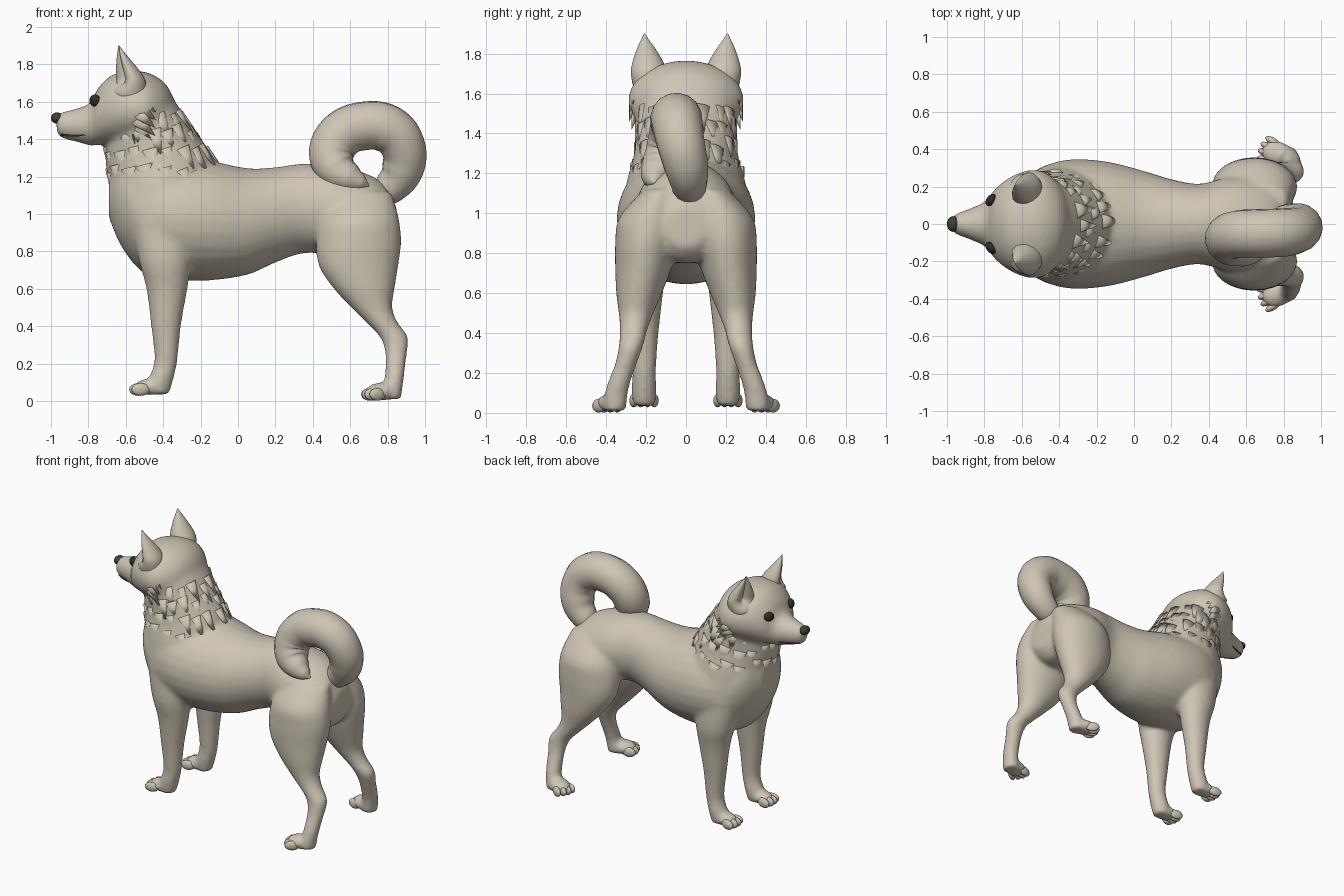
import bpy, bmesh, math, random
from mathutils import Vector, Matrix

cube = bpy.data.objects.get("Cube")
if cube:
    bpy.data.objects.remove(cube)
random.seed(4)


def material(name, rgb):
    m = bpy.data.materials.new(name)
    m.use_nodes = True
    m.diffuse_color = (*rgb, 1)
    m.node_tree.nodes["Principled BSDF"].inputs["Base Color"].default_value = (*rgb, 1)
    return m


COAT = material("cream coat", (0.62, 0.56, 0.46))
DARK = material("dark eye", (0.03, 0.025, 0.02))
NOSE = material("brown nose", (0.06, 0.045, 0.035))


def finish(bm, name, mat, smooth=True):
    bmesh.ops.recalc_face_normals(bm, faces=bm.faces)
    me = bpy.data.meshes.new(name)
    bm.to_mesh(me)
    bm.free()
    for p in me.polygons:
        p.use_smooth = smooth
    me.materials.append(mat)
    ob = bpy.data.objects.new(name, me)
    bpy.context.collection.objects.link(ob)
    return ob


def skin(bm, rings):
    """Bridge closed point loops and cap both ends."""
    loops = [[bm.verts.new(p) for p in ring] for ring in rings]
    n = len(loops[0])
    for a, b in zip(loops, loops[1:]):
        for i in range(n):
            j = (i + 1) % n
            bm.faces.new((a[i], a[j], b[j], b[i]))
    bm.faces.new(loops[0][::-1])
    bm.faces.new(loops[-1])


def spline(rows, steps=4):
    """Catmull-Rom interpolation of section rows."""
    out = []
    for i in range(len(rows) - 1):
        p0, p1, p2, p3 = (rows[max(0, min(len(rows) - 1, i + k))] for k in (-1, 0, 1, 2))
        for s in range(steps):
            t = s / steps
            out.append([b + t / 2 * (c - a + t * (2 * a - 5 * b + 4 * c - d + t * (3 * (b - c) + d - a)))
                        for a, b, c, d in zip(p0, p1, p2, p3)])
    return out + [list(rows[-1])]


ANGLES = [math.tau * i / 28 for i in range(28)]


def loft_x(bm, rows):
    # rows: x, centre z, half height, half width
    skin(bm, [[(x, w * math.cos(a), z + h * math.sin(a)) for a in ANGLES]
              for x, z, h, w in spline(rows)])


def loft_z(bm, rows, side=1):
    # rows: z, centre x, centre y, half depth, half width
    skin(bm, [[(x + d * math.cos(a), side * (y + w * math.sin(a)), z) for a in ANGLES]
              for z, x, y, d, w in spline(rows)])


def ball(bm, centre, radii, turn=0):
    mat = Matrix.Translation(centre) @ Matrix.Rotation(turn, 4, 'Z') @ Matrix.Diagonal((*radii, 1))
    bmesh.ops.create_uvsphere(bm, u_segments=20, v_segments=12, radius=1, matrix=mat)


TORSO = [(-.69, 1.1, .12, .1), (-.62, 1.08, .26, .22), (-.5, 1.0, .32, .30), (-.35, .98, .33, .345),
         (-.15, .965, .32, .335), (.05, .96, .285, .285), (.2, .995, .255, .24), (.35, 1.03, .24, .215),
         (.5, 1.02, .24, .25), (.65, .99, .24, .25), (.78, .96, .2, .2), (.85, .93, .1, .1)]
NECK = [(.95, -.4, 0, .26, .33), (1.15, -.4, 0, .29, .3), (1.3, -.42, 0, .29, .26),
        (1.45, -.47, 0, .235, .25), (1.6, -.52, 0, .185, .24), (1.71, -.54, 0, .12, .16)]
HEAD = [(-.97, 1.48, .045, .045), (-.94, 1.475, .07, .06), (-.86, 1.475, .09, .09), (-.79, 1.48, .115, .125),
        (-.75, 1.52, .15, .18), (-.68, 1.555, .185, .24), (-.58, 1.565, .2, .285), (-.48, 1.56, .195, .28),
        (-.39, 1.55, .15, .2), (-.34, 1.53, .08, .1)]
FRONT_LEG = [(.95, -.4, .21, .17, .11), (.75, -.39, .215, .14, .115), (.6, -.38, .21, .11, .095),
             (.4, -.385, .21, .08, .073), (.22, -.385, .21, .062, .06), (.12, -.41, .21, .066, .062),
             (.035, -.43, .21, .062, .056)]
HIND_LEG = [(1.12, .66, .12, .16, .09), (.98, .65, .18, .21, .155), (.85, .645, .2, .228, .155),
            (.72, .645, .215, .212, .14), (.6, .675, .235, .163, .115), (.5, .715, .25, .11, .088),
            (.42, .77, .262, .085, .07), (.34, .835, .275, .075, .062), (.25, .845, .3, .058, .055),
            (.12, .835, .345, .052, .058), (.01, .82, .36, .052, .06)]

# Torso, neck, head and legs fused into one smooth skin
bm = bmesh.new()
loft_x(bm, TORSO)
loft_x(bm, HEAD)
loft_z(bm, NECK)
for side in (1, -1):
    loft_z(bm, FRONT_LEG, side)
    loft_z(bm, HIND_LEG, side)
    ball(bm, (-.475, side * .21, .075), (.085, .062, .045))
    ball(bm, (.765, side * .375, .05), (.09, .07, .048), -.35 * side)
body = finish(bm, "body", COAT)
remesh = body.modifiers.new("fuse", 'REMESH')
remesh.mode = 'VOXEL'
remesh.voxel_size = .015
remesh.use_smooth_shade = True
relax = body.modifiers.new("relax", 'SMOOTH')
relax.factor = .5
relax.iterations = 10

# Toes, fanned across the front of each paw
bm = bmesh.new()
for side in (1, -1):
    for cx, cy, cz, turn in ((-.5, .21, .062, 0), (.745, .383, .036, -.4)):
        for k in (-1.5, -.5, .5, 1.5):
            a = turn + k * -.12
            reach = .038 - .012 * abs(k)
            x = cx - reach * math.cos(turn) - k * .034 * math.sin(turn)
            y = cy - reach * math.sin(turn) + k * .034 * math.cos(turn)
            ball(bm, (x, side * y, cz), (.05, .021, .034), side * a)
finish(bm, "toes", COAT)

# Ears: tapering cups, hollow toward the front and outside
for side, label in ((1, "left"), (-1, "right")):
    bm = bmesh.new()
    rows = [(1.62, -.575, .19, .085, .07), (1.7, -.58, .19, .088, .09), (1.75, -.592, .192, .078, .082),
            (1.82, -.615, .2, .045, .05), (1.87, -.63, .206, .018, .02), (1.9, -.637, .208, .003, .003)]
    rings = []
    for z, x, y, d, w in spline(rows):
        ring = []
        for a in ANGLES:
            dent = 1 - .85 * max(0, math.cos(a - 2.6)) ** 3 * min(1, max(0, (z - 1.66) / .06))
            ring.append((x + d * dent * math.cos(a), side * (y + w * dent * math.sin(a)), z))
        rings.append(ring)
    skin(bm, rings)
    finish(bm, label + "_ear", COAT)

# Eyes and nose
for side, label in ((1, "left"), (-1, "right")):
    bm = bmesh.new()
    ball(bm, (-.765, side * .128, 1.607), (.036, .024, .032), side * .9)
    finish(bm, label + "_eye", DARK)
bm = bmesh.new()
ball(bm, (-.967, 0, 1.513), (.033, .042, .03))
finish(bm, "nose", NOSE)


def tube(name, points, mat, depth=1.0):
    cu = bpy.data.curves.new(name, 'CURVE')
    cu.dimensions = '3D'
    cu.bevel_depth = depth
    cu.bevel_resolution = 6
    cu.use_fill_caps = True
    sp = cu.splines.new('BEZIER')
    sp.resolution_u = 8
    sp.bezier_points.add(len(points) - 1)
    for bp, (x, y, z, r) in zip(sp.bezier_points, points):
        bp.co = (x, y, z)
        bp.radius = r
        bp.handle_left_type = bp.handle_right_type = 'AUTO'
    cu.materials.append(mat)
    ob = bpy.data.objects.new(name, cu)
    bpy.context.collection.objects.link(ob)


# Curled tail and mouth lines
tube("tail", [(.72, .01, 1.09, .06), (.81, .015, 1.14, .09), (.88, 0, 1.24, .112), (.878, -.03, 1.37, .122),
              (.8, -.045, 1.455, .13), (.67, -.05, 1.47, .13), (.55, -.055, 1.42, .127), (.5, -.08, 1.32, .122),
              (.53, -.12, 1.235, .108), (.6, -.15, 1.19, .08), (.66, -.16, 1.165, .045),
              (.7, -.16, 1.15, .004)], COAT)
for side, label in ((1, "left"), (-1, "right")):
    tube(label + "_mouth", [(-.945, side * .036, 1.423, 1), (-.88, side * .066, 1.418, 1),
                            (-.82, side * .092, 1.422, .4)], NOSE, .005)


# Pointed fur locks layered around the neck and cheeks
def lock(bm, root, outward, along, length, width):
    along = along.normalized()
    cross = along.cross(outward).normalized()
    normal = cross.cross(along)
    basis = Matrix((cross, normal, along)).transposed().to_4x4()
    mat = Matrix.Translation(root + along * length * .35) @ basis @ Matrix.Diagonal((1, .4, 1, 1))
    bmesh.ops.create_cone(bm, cap_ends=True, segments=8, radius1=width, radius2=0, depth=length, matrix=mat)


bm = bmesh.new()
dense = spline(NECK, 10)
for level, count, start in ((1.52, 16, 0), (1.43, 18, .2), (1.33, 18, 0), (1.22, 18, .2), (1.08, 18, 0)):
    for i in range(count):
        a = start + math.tau * i / count + random.uniform(-.07, .07)
        if level < 1.1 and math.cos(a) > -.6:
            continue
        z = level + random.uniform(-.025, .025)
        _, x, y, d, w = min(dense, key=lambda row: abs(row[0] - z))
        out = Vector((math.cos(a) / d, math.sin(a) / w, 0)).normalized()
        flow = Vector((.25 + .45 * max(0, math.cos(a)), 0, -1)) + out * .12
        root = Vector((x + d * math.cos(a), w * math.sin(a), z)) - out * .012
        lock(bm, root, out, flow, random.uniform(.13, .18), random.uniform(.04, .055))
for side in (1, -1):
    for i in range(8):
        a = -.95 + i * .22
        root = Vector((-.53, side * .27 * math.cos(a), 1.55 + .185 * math.sin(a)))
        out = Vector((0, side * math.cos(a), math.sin(a)))
        lock(bm, root, out, Vector((.7, 0, -.6)) + out * .12, .14, .045)
finish(bm, "neck_fur", COAT)
